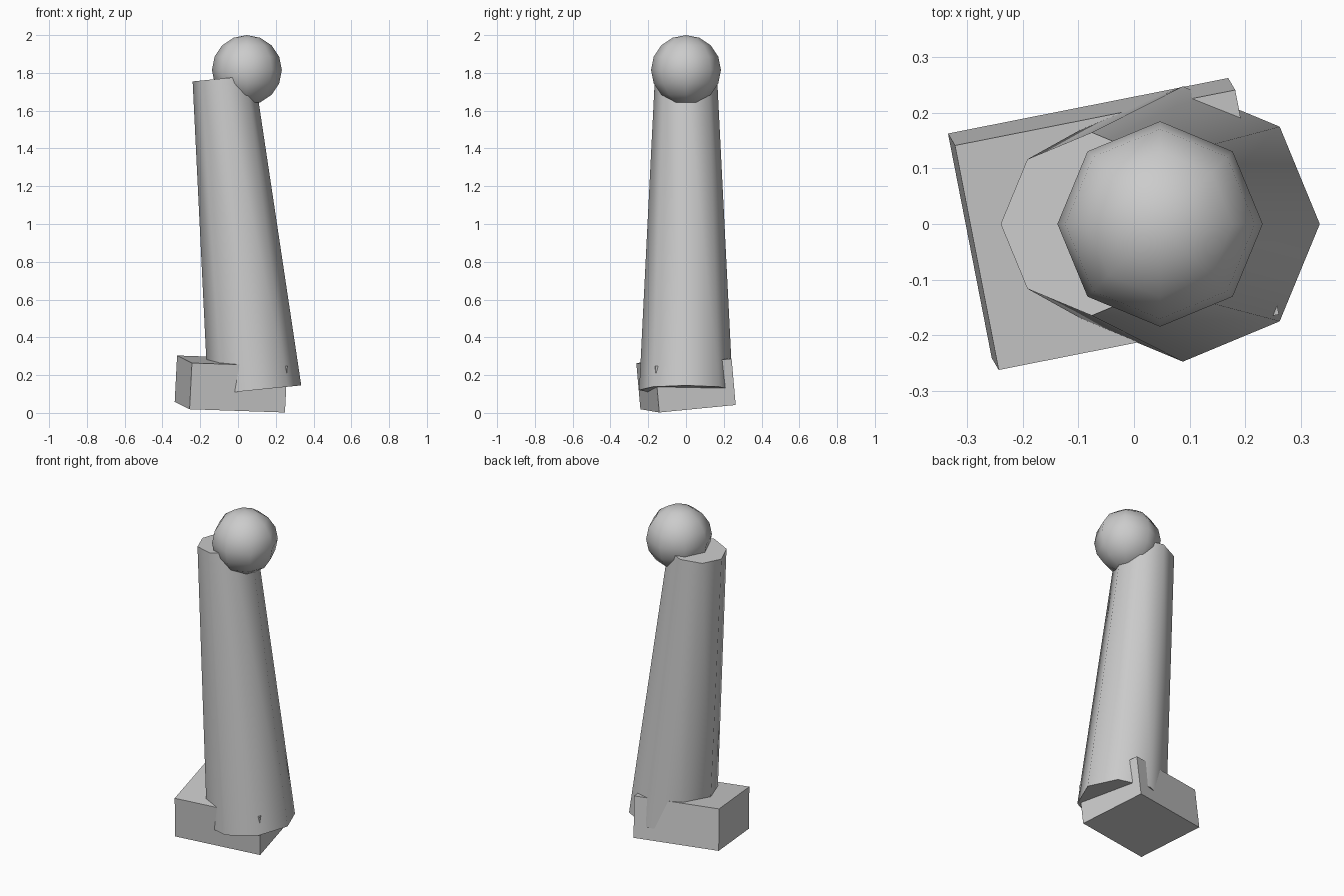
import bpy
from math import radians, atan2
from mathutils import Vector

if "Cube" in bpy.data.objects:
    bpy.data.objects.remove(bpy.data.objects["Cube"])


def smooth(obj, angle=60):
    bpy.ops.object.shade_smooth_by_angle(angle=radians(angle))
    return obj


# Tilted block at the foot
bpy.ops.mesh.primitive_cube_add(
    size=1, location=(-0.037, 0, 0.153),
    rotation=(radians(5.5), radians(1.9), radians(11.2)))
base = bpy.context.object
base.name = "base_block"
base.scale = (0.515, 0.414, 0.246)

# Leaning, tapered eight-sided column
bottom, top = Vector((0.088, 0, 0.121)), Vector((-0.076, 0, 1.771))
axis = top - bottom
bpy.ops.mesh.primitive_cone_add(
    vertices=8, radius1=0.248, radius2=0.165, depth=axis.length,
    location=(bottom + top) / 2, rotation=(0, atan2(axis.x, axis.z), 0))
bpy.context.object.name = "column"
smooth(bpy.context.object)

# Ball resting on the column
bpy.ops.mesh.primitive_uv_sphere_add(
    segments=8, ring_count=8, radius=0.185, location=(0.047, 0, 1.815))
bpy.context.object.name = "top_ball"
smooth(bpy.context.object)
